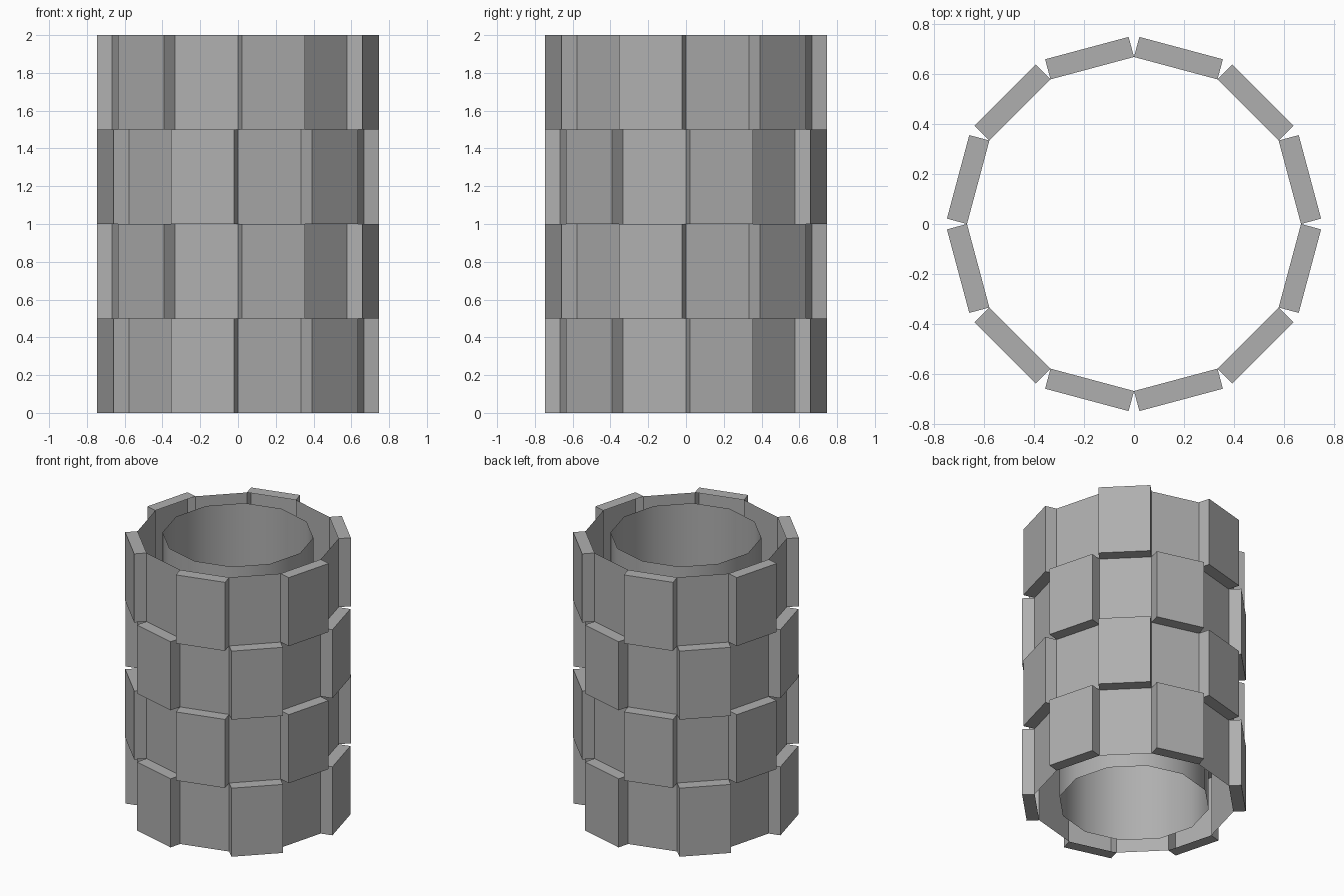
import bpy, bmesh
from math import cos, sin, tau

if "Cube" in bpy.data.objects:
    bpy.data.objects.remove(bpy.data.objects["Cube"])

SIDES, COURSES, HEIGHT = 12, 4, 2.0
WALL_R, LINER_R, RAISE = 0.667, 0.5, 0.083

# Dark grey shared by both parts
grey = bpy.data.materials.new("dark_grey")
grey.diffuse_color = (0.43, 0.43, 0.43, 1)
grey.use_nodes = True
grey.node_tree.nodes["Principled BSDF"].inputs["Base Color"].default_value = grey.diffuse_color


def open_tube(radius, rows):
    """Open-ended tube of quads; returns the bmesh and faces keyed by (row, side)."""
    bm = bmesh.new()
    rings = [[bm.verts.new((radius * cos(tau * k / SIDES), radius * sin(tau * k / SIDES), HEIGHT * r / rows))
              for k in range(SIDES)] for r in range(rows + 1)]
    faces = {}
    for r in range(rows):
        for k in range(SIDES):
            n = (k + 1) % SIDES
            faces[r, k] = bm.faces.new((rings[r][k], rings[r][n], rings[r + 1][n], rings[r + 1][k]))
    bm.normal_update()
    return bm, faces


def add_object(name, bm, smooth):
    mesh = bpy.data.meshes.new(name)
    for f in bm.faces:
        f.smooth = smooth
    bm.to_mesh(mesh)
    bm.free()
    mesh.materials.append(grey)
    obj = bpy.data.objects.new(name, mesh)
    bpy.context.collection.objects.link(obj)
    return obj


# Outer wall: every other panel pushed outwards in a checkerboard
bm, faces = open_tube(WALL_R, COURSES)
panels = [f for (r, k), f in faces.items() if (r + k) % 2 == 0]
for f in bmesh.ops.extrude_discrete_faces(bm, faces=panels)["faces"]:
    f.normal_update()
    bmesh.ops.translate(bm, verts=f.verts[:], vec=f.normal * RAISE)
add_object("checkered_outer_wall", bm, False)

# Inner liner: plain smooth open tube
bm, _ = open_tube(LINER_R, 1)
add_object("inner_liner", bm, True)
